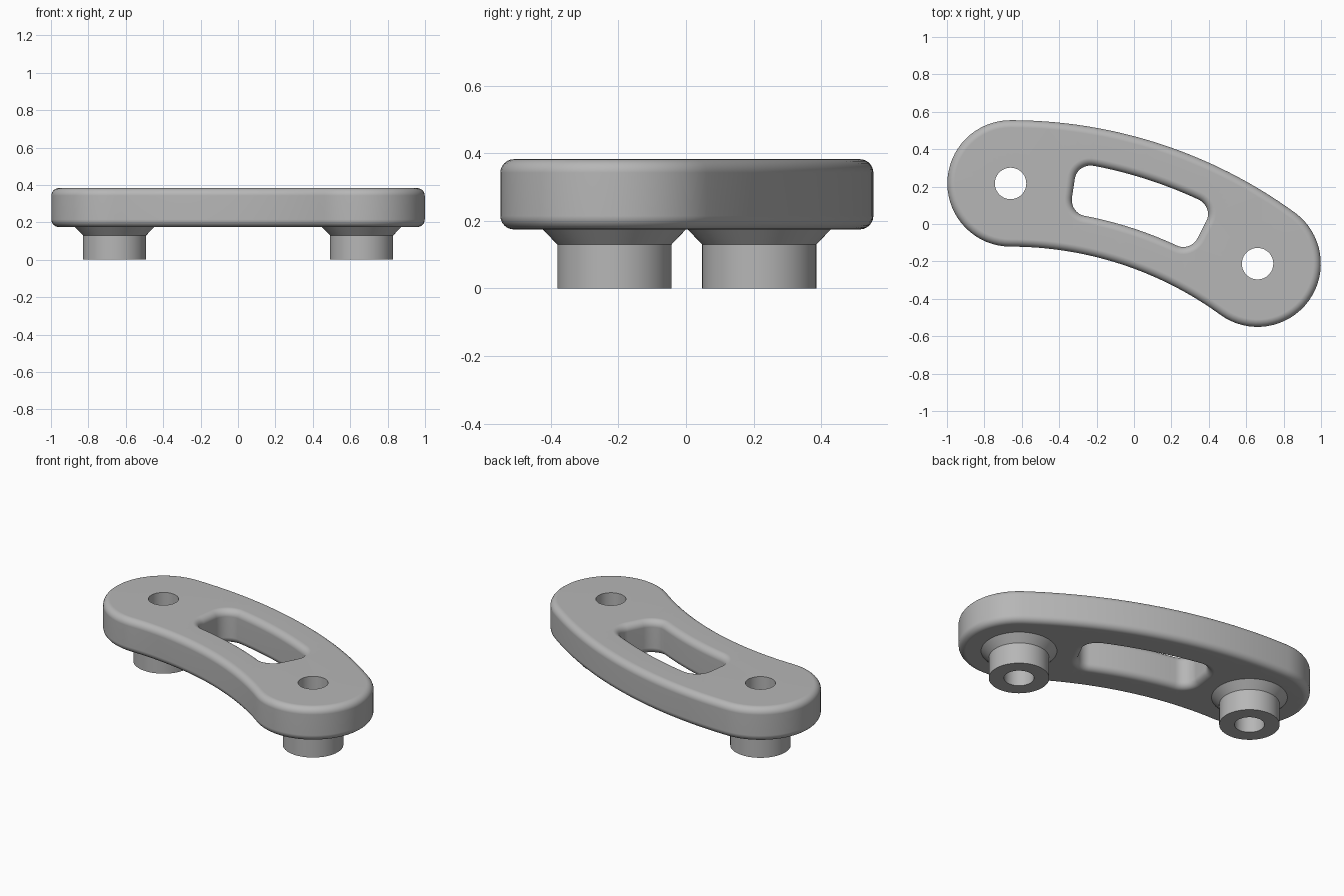
import bpy, bmesh, math

cube = bpy.data.objects.get("Cube")
if cube:
    bpy.data.objects.remove(cube)

# Main dimensions
CX, CY = -0.66, -2.03            # centre of the arc the handle follows
MID, HALF = 2.247, 0.338         # arc radius and half width of the plate
SWEEP = math.radians(36)         # angle between the two bosses
Z0, Z1, FILLET = 0.175, 0.383, 0.04
BORE, BOSS, FLARE = 0.084, 0.169, 0.212
SEG = 64

grey = bpy.data.materials.new("grey")
grey.use_nodes = True
COLOR = (0.47, 0.47, 0.47, 1)
grey.diffuse_color = COLOR
grey.node_tree.nodes["Principled BSDF"].inputs["Base Color"].default_value = COLOR


def polar(radius, angle):
    """Point on the guide arc; the angle runs clockwise from +y."""
    return CX + radius * math.sin(angle), CY + radius * math.cos(angle)


def circle(cx, cy, r, n=SEG):
    return [(cx + r * math.cos(2 * math.pi * i / n),
             cy + r * math.sin(2 * math.pi * i / n)) for i in range(n)]


def plate_outline(inset):
    """Curved slot shape: two concentric arcs with round ends."""
    r, pts = HALF - inset, []
    for i in range(33):
        pts.append(polar(MID + r, SWEEP * i / 32))
    bx, by = polar(MID, SWEEP)
    for i in range(1, 32):
        a = SWEEP + math.pi * i / 32
        pts.append((bx + r * math.sin(a), by + r * math.cos(a)))
    for i in range(33):
        pts.append(polar(MID - r, SWEEP * (1 - i / 32)))
    ax, ay = polar(MID, 0)
    for i in range(1, 32):
        a = math.pi + math.pi * i / 32
        pts.append((ax + r * math.sin(a), ay + r * math.cos(a)))
    return pts


def window_outline(grow):
    """Rounded rectangle bent along the guide arc."""
    u0, u1 = (MID * math.radians(a) for a in (8.6, 27.1))
    rad, h = 0.085, 0.136
    corners = [(u1 - rad, h - rad, 0), (u0 + rad, h - rad, 90),
               (u0 + rad, rad - h, 180), (u1 - rad, rad - h, 270)]
    flat = []
    for k, (u, v, start) in enumerate(corners):
        for i in range(11):
            a = math.radians(start + 9 * i)
            flat.append((u + (rad + grow) * math.cos(a), v + (rad + grow) * math.sin(a)))
        # extra points so the long sides follow the arc
        if k in (0, 2):
            a0, a1 = flat[-1], corners[k + 1]
            flat += [(a0[0] + (a1[0] - a0[0]) * i / 14, a0[1]) for i in range(1, 14)]
    return [polar(MID + v, u / MID) for u, v in flat]


def add_ring(bm, pts, z):
    return [bm.verts.new((x, y, z)) for x, y in pts]


def skin(bm, rings, closed=False):
    pairs = list(zip(rings, rings[1:]))
    if closed:
        pairs.append((rings[-1], rings[0]))
    for a, b in pairs:
        n = len(a)
        for i in range(n):
            j = (i + 1) % n
            bm.faces.new((a[i], a[j], b[j], b[i]))


def finish(bm, name):
    bmesh.ops.recalc_face_normals(bm, faces=bm.faces)
    mesh = bpy.data.meshes.new(name)
    bm.to_mesh(mesh)
    bm.free()
    mesh.materials.append(grey)
    ob = bpy.data.objects.new(name, mesh)
    bpy.context.collection.objects.link(ob)
    bpy.ops.object.select_all(action="DESELECT")
    ob.select_set(True)
    bpy.context.view_layer.objects.active = ob
    bpy.ops.object.shade_smooth_by_angle(angle=math.radians(35))
    ob.modifiers.new("Weighted normals", "WEIGHTED_NORMAL").keep_sharp = True
    return ob


# Rounded edge section: (height, inset) from the bottom face to the top face
steps = [math.radians(15 * i) for i in range(7)]
section = [(Z0 + FILLET * (1 - math.sin(a)), FILLET * (1 - math.cos(a))) for a in reversed(steps)]
section += [(Z1 - FILLET * (1 - math.sin(a)), FILLET * (1 - math.cos(a))) for a in steps]

ends = [polar(MID, 0), polar(MID, SWEEP)]

# Curved plate with its window and two bores
bm = bmesh.new()
walls = [[add_ring(bm, outline(d), z) for z, d in section]
         for outline in (plate_outline, window_outline)]
walls += [[add_ring(bm, circle(x, y, BORE), z) for z in (Z0, Z1)] for x, y in ends]
for rings in walls:
    skin(bm, rings)
for level, direction in ((0, -1), (-1, 1)):
    edges = []
    for rings in walls:
        loop = rings[level]
        edges += [bm.edges.get((loop[i - 1], loop[i])) for i in range(len(loop))]
    bmesh.ops.triangle_fill(bm, edges=edges, use_beauty=True, normal=(0, 0, direction))
finish(bm, "curved_plate")

# Hollow bosses with a flared collar under each end
profile = [(BORE, Z0), (BORE, 0), (BOSS, 0), (BOSS, 0.13), (FLARE, Z0)]
for (x, y), name in zip(ends, ("right_boss", "left_boss")):
    bm = bmesh.new()
    skin(bm, [add_ring(bm, circle(x, y, r), z) for r, z in profile], closed=True)
    finish(bm, name)
